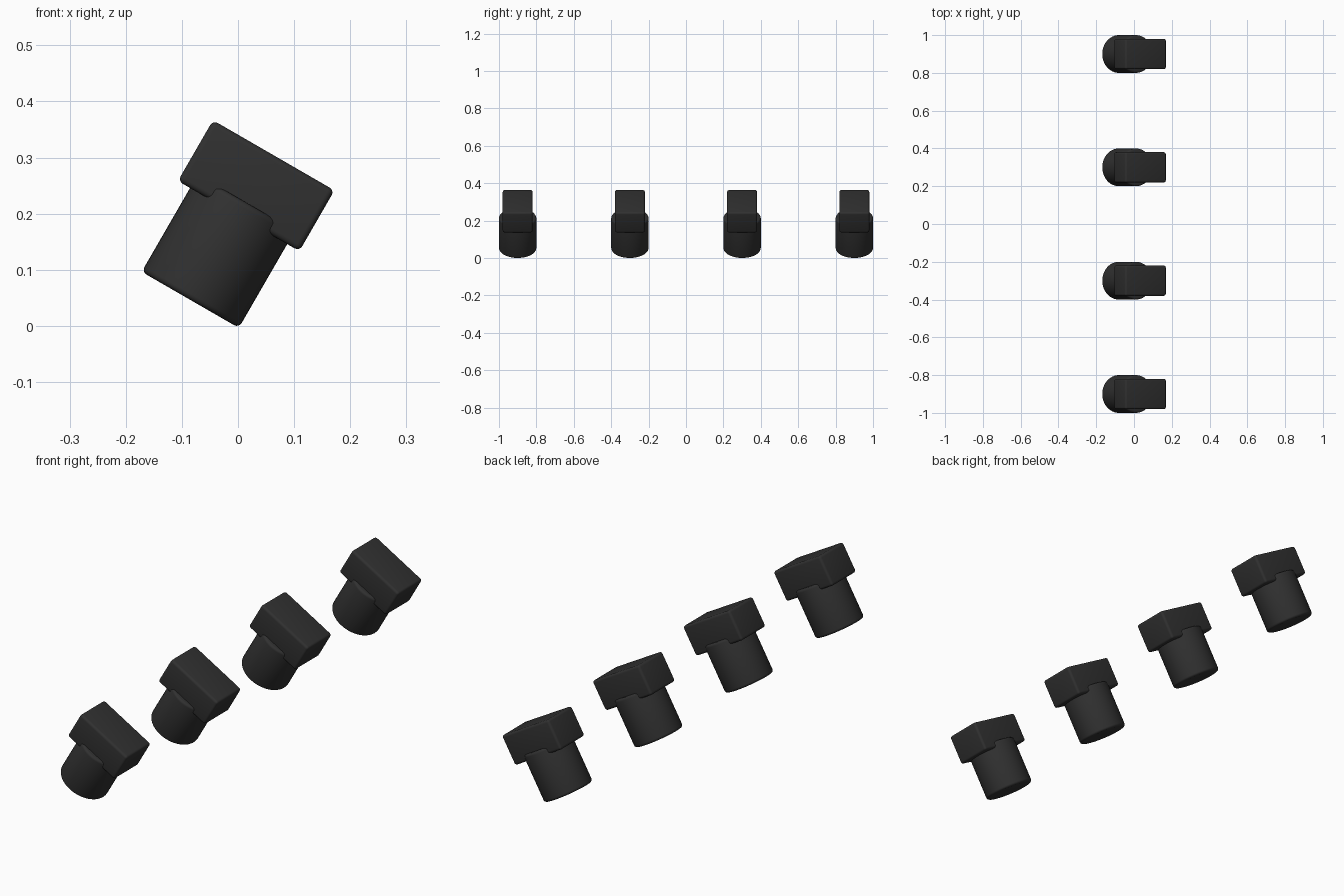
import bpy, bmesh, math
from mathutils import Matrix

if "Cube" in bpy.data.objects:
    bpy.data.objects.remove(bpy.data.objects["Cube"])

rubber = bpy.data.materials.new("charcoal black")
rubber.diffuse_color = (0.03, 0.03, 0.03, 1)
rubber.use_nodes = True
rubber.node_tree.nodes["Principled BSDF"].inputs["Base Color"].default_value = rubber.diffuse_color

TILT = Matrix.Rotation(math.radians(30), 4, 'Y')


def finish(name, bm, y, bevel_edges):
    # round the edges, tilt the part and put it in its place in the row
    bmesh.ops.bevel(bm, geom=bevel_edges, offset=0.01, segments=4,
                    profile=0.5, affect='EDGES')
    bm.transform(Matrix.Translation((0.0015, y, -0.0037)) @ TILT
                 @ Matrix.Translation((-0.1, 0, 0)))
    mesh = bpy.data.meshes.new(name)
    bm.to_mesh(mesh)
    bm.free()
    mesh.materials.append(rubber)
    obj = bpy.data.objects.new(name, mesh)
    bpy.context.collection.objects.link(obj)
    bpy.ops.object.select_all(action='DESELECT')
    obj.select_set(True)
    bpy.context.view_layer.objects.active = obj
    bpy.ops.object.shade_smooth_by_angle(angle=math.radians(35))


for i, y in enumerate((-0.9, -0.3, 0.3, 0.9), 1):
    # round stem
    bm = bmesh.new()
    bmesh.ops.create_cone(bm, cap_ends=True, segments=48, radius1=0.1, radius2=0.1,
                          depth=0.2, matrix=Matrix.Translation((0, 0, 0.1)))
    rims = [e for e in bm.edges if abs(e.verts[0].co.z - e.verts[1].co.z) < 1e-5]
    finish(f"round_stem_{i}", bm, y, rims)

    # block head
    bm = bmesh.new()
    bmesh.ops.create_cube(bm, size=1, matrix=Matrix.Translation((0, 0, 0.235))
                          @ Matrix.Diagonal((0.25, 0.16, 0.125, 1)))
    finish(f"block_head_{i}", bm, y, bm.edges[:])
